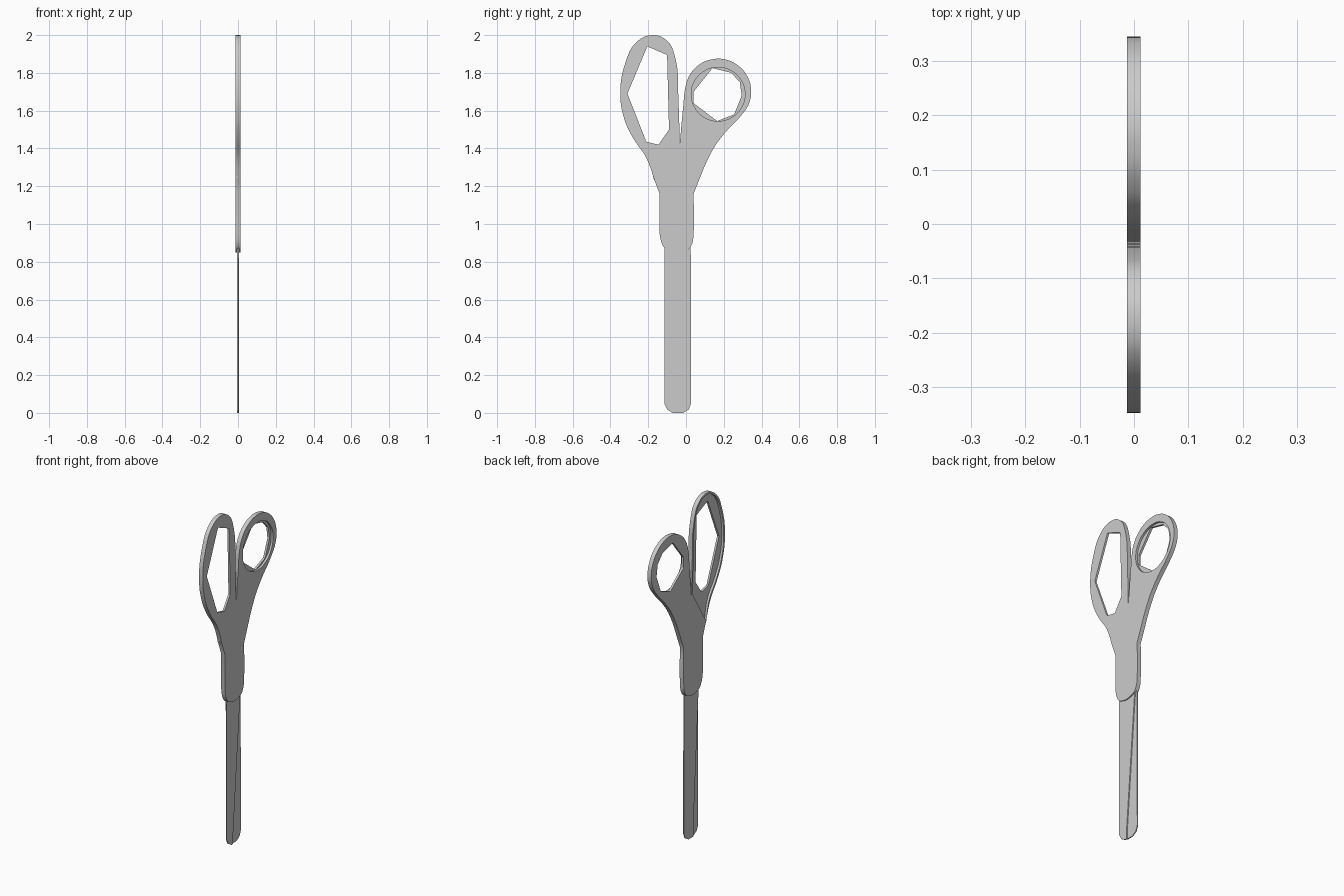
import bpy
from math import cos, sin, radians
from mathutils import Vector

cube = bpy.data.objects.get("Cube")
if cube:
    bpy.data.objects.remove(cube, do_unlink=True)

grey = bpy.data.materials.new("light grey")
grey.use_nodes = True
grey.diffuse_color = (0.6, 0.6, 0.6, 1)
grey.node_tree.nodes["Principled BSDF"].inputs["Base Color"].default_value = (0.6, 0.6, 0.6, 1)


def add_loop(curve, points, smooth, corners=()):
    """Closed outline; smooth loops keep sharp corners at the listed indices."""
    spline = curve.splines.new('BEZIER')
    spline.bezier_points.add(len(points) - 1)
    spline.use_cyclic_u = True
    spline.resolution_u = 5 if smooth else 1
    corners = [c % len(points) for c in corners]
    for i, (bp, p) in enumerate(zip(spline.bezier_points, points)):
        bp.co = (p[0], p[1], 0)
        kind = 'AUTO' if smooth and i not in corners else 'VECTOR'
        bp.handle_left_type = bp.handle_right_type = kind


def plate(name, x0, x1, loops):
    """Flat part in the side plane, from x0 to x1; inner loops become holes."""
    curve = bpy.data.curves.new(name, 'CURVE')
    curve.dimensions = '2D'
    curve.fill_mode = 'BOTH'
    curve.extrude = (x1 - x0) / 2
    for loop in loops:
        add_loop(curve, *loop)
    obj = bpy.data.objects.new(name, curve)
    bpy.context.collection.objects.link(obj)
    obj.rotation_euler = (radians(90), 0, radians(90))
    obj.location.x = (x0 + x1) / 2
    bpy.ops.object.select_all(action='DESELECT')
    obj.select_set(True)
    bpy.context.view_layer.objects.active = obj
    bpy.ops.object.convert(target='MESH')
    obj = bpy.context.object
    obj.data.materials.clear()
    obj.data.materials.append(grey)
    bpy.ops.object.shade_smooth_by_angle(angle=radians(30))
    return obj


def arc(cy, cz, r, start, end, n):
    angles = [radians(start + (end - start) * i / n) for i in range(n + 1)]
    return [(cy + r * cos(a), cz + r * sin(a)) for a in angles]


def inset(points, d):
    """Move a counter-clockwise outline inwards."""
    out = []
    for i, p in enumerate(points):
        t = Vector(points[(i + 1) % len(points)]) - Vector(points[i - 1])
        t.normalize()
        out.append((p[0] - t.y * d, p[1] + t.x * d))
    return out


# Handle outline: body, round thumb loop, slit, long finger loop
body = [(-0.14, 1.16), (-0.14, 0.95), (-0.125, 0.89), (-0.1, 0.862), (0.005, 0.862),
        (0.03, 0.89), (0.04, 0.95), (0.04, 1.16), (0.14, 1.39), (0.2, 1.475)]
thumb = arc(0.17, 1.70, 0.175, -45, 172, 9)
slit = [(-0.014, 1.63), (-0.033, 1.425)]
finger = [(-0.04, 1.65), (-0.057, 1.88), (-0.1, 1.97), (-0.18, 2.0), (-0.265, 1.96),
          (-0.322, 1.85), (-0.348, 1.69), (-0.325, 1.55), (-0.28, 1.455),
          (-0.21, 1.35), (-0.166, 1.23)]
outline = body + thumb + slit + finger
slit_end = len(body) + len(thumb) + 1
outer = (outline, True, (0, 1, 7, slit_end, -1))

# Finger and thumb openings
finger_hole = [(-0.205, 1.94), (-0.1, 1.895), (-0.09, 1.5), (-0.145, 1.42),
               (-0.21, 1.435), (-0.31, 1.69)]
thumb_hole = [(0.14, 1.825), (0.24, 1.80), (0.285, 1.75), (0.295, 1.68),
              (0.255, 1.58), (0.165, 1.545), (0.04, 1.64), (0.04, 1.70)]
thumb_round = arc(0.17, 1.687, 0.142, 0, 330, 11)

# Hollow on the back of the finger loop, leaving a thin lip
pocket = inset([(-0.035, 1.44)] + finger, 0.012)

plate("handle_left_half", 0, 0.012,
      [outer, (finger_hole, False), (thumb_round, True)])
plate("handle_right_half", -0.013, 0,
      [outer, (pocket, True, (0, -1)), (thumb_hole, False)])

# Two crossed blades, each with its cutting edge along a diagonal
plate("left_blade", 0, 0.006,
      [([(-0.115, 0.9), (-0.115, 0.05), (-0.1, 0.018), (-0.07, 0.0),
         (-0.055, 0.0), (-0.055, 0.05), (0.015, 0.9)], False)])
plate("right_blade", -0.006, 0,
      [([(0.025, 0.9), (0.027, 0.05), (0.015, 0.018), (-0.015, 0.0),
         (-0.06, 0.0), (-0.06, 0.05), (-0.112, 0.9)], False)])
